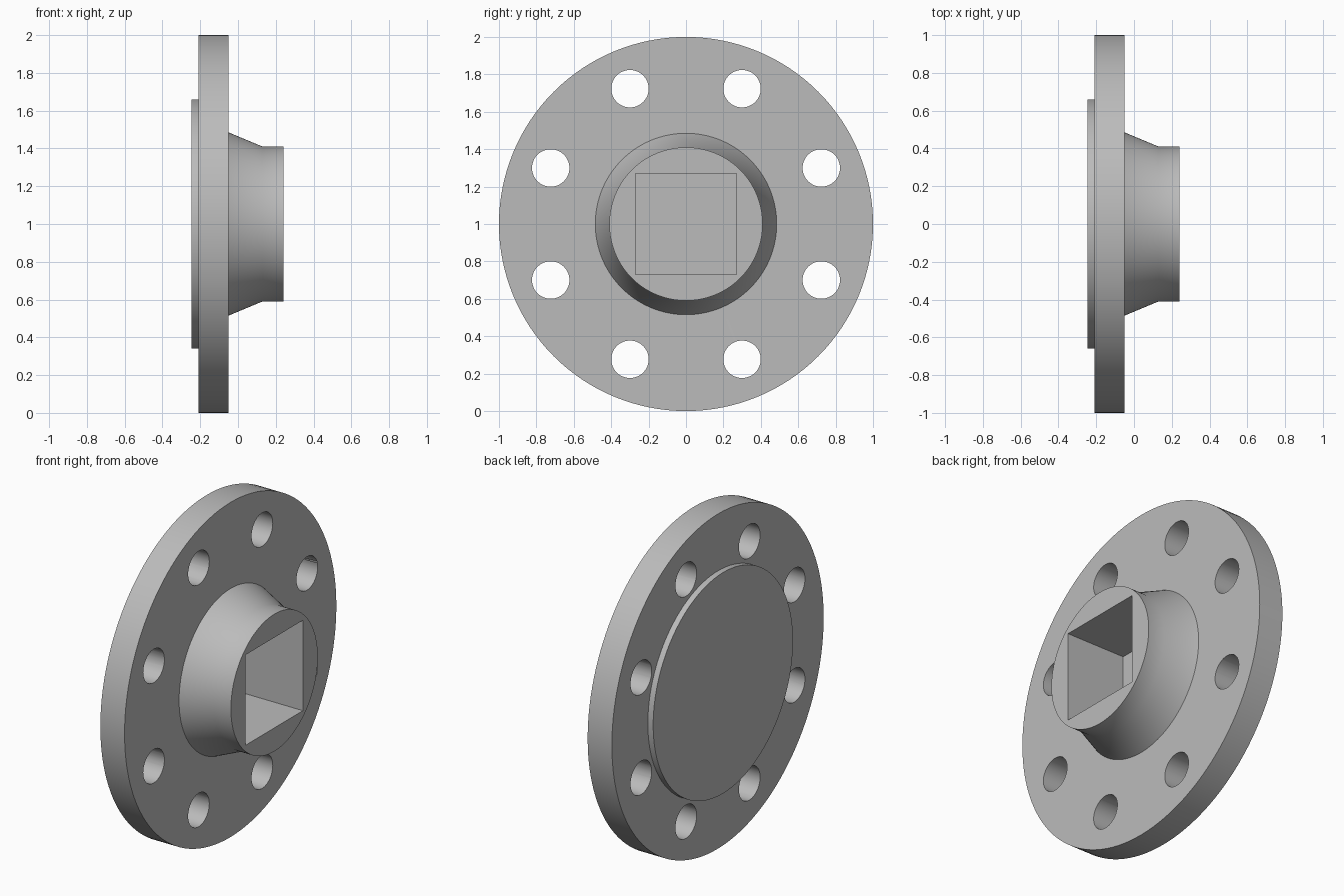
import bpy, bmesh, math
from mathutils import Matrix, Vector

cube = bpy.data.objects.get("Cube")
if cube:
    bpy.data.objects.remove(cube, do_unlink=True)

CENTRE_Z = 1.0
SEGMENTS = 128
BOLT_COUNT = 8
BOLT_CIRCLE = 0.783
BOLT_RADIUS = 0.1

steel = bpy.data.materials.new("grey_steel")
steel.use_nodes = True
GREY = (0.5, 0.5, 0.5, 1)
steel.diffuse_color = GREY
steel.node_tree.nodes["Principled BSDF"].inputs["Base Color"].default_value = GREY


def add_object(name, bm):
    bmesh.ops.recalc_face_normals(bm, faces=bm.faces)
    mesh = bpy.data.meshes.new(name)
    bm.to_mesh(mesh)
    bm.free()
    mesh.materials.append(steel)
    obj = bpy.data.objects.new(name, mesh)
    bpy.context.collection.objects.link(obj)
    return obj


def cut(target, cutter):
    mod = target.modifiers.new(cutter.name, 'BOOLEAN')
    mod.operation = 'DIFFERENCE'
    mod.solver = 'EXACT'
    mod.object = cutter
    bpy.context.view_layer.objects.active = target
    bpy.ops.object.modifier_apply(modifier=mod.name)
    cutter.hide_render = True
    bpy.data.objects.remove(cutter, do_unlink=True)


# Turned body: raised face, plate, tapered neck and hub, as (x, radius)
profile = [(-0.245, 0.66), (-0.21, 0.66), (-0.21, 1.0), (-0.05, 1.0),
           (-0.05, 0.485), (0.13, 0.41), (0.24, 0.41)]
bm = bmesh.new()
verts = [bm.verts.new((x, 0, CENTRE_Z + r)) for x, r in profile]
edges = [bm.edges.new(pair) for pair in zip(verts, verts[1:])]
bmesh.ops.spin(bm, geom=verts + edges, cent=(0, 0, CENTRE_Z), axis=(1, 0, 0),
               angle=math.tau, steps=SEGMENTS, use_duplicate=False)
bmesh.ops.remove_doubles(bm, verts=bm.verts, dist=1e-4)
bmesh.ops.holes_fill(bm, edges=[e for e in bm.edges if e.is_boundary], sides=0)
flange = add_object("flange", bm)

# Ring of bolt holes through the plate
bm = bmesh.new()
along_x = Matrix.Rotation(math.pi / 2, 4, 'Y')
for i in range(BOLT_COUNT):
    a = math.tau * (i + 0.5) / BOLT_COUNT
    place = Matrix.Translation((-0.13, BOLT_CIRCLE * math.cos(a),
                                CENTRE_Z + BOLT_CIRCLE * math.sin(a)))
    bmesh.ops.create_cone(bm, cap_ends=True, segments=48, radius1=BOLT_RADIUS,
                          radius2=BOLT_RADIUS, depth=0.4, matrix=place @ along_x)
cut(flange, add_object("bolt_hole_cutter", bm))

# Blind square socket in the hub
bm = bmesh.new()
bmesh.ops.create_cube(bm, size=1, matrix=Matrix.Translation((0.1, 0, CENTRE_Z))
                      @ Matrix.Diagonal(Vector((0.5, 0.54, 0.54, 1))))
cut(flange, add_object("square_socket_cutter", bm))

# Smooth round walls, crisp rims
bpy.ops.object.select_all(action='DESELECT')
flange.select_set(True)
bpy.context.view_layer.objects.active = flange
bpy.ops.object.shade_smooth_by_angle(angle=math.radians(30))
